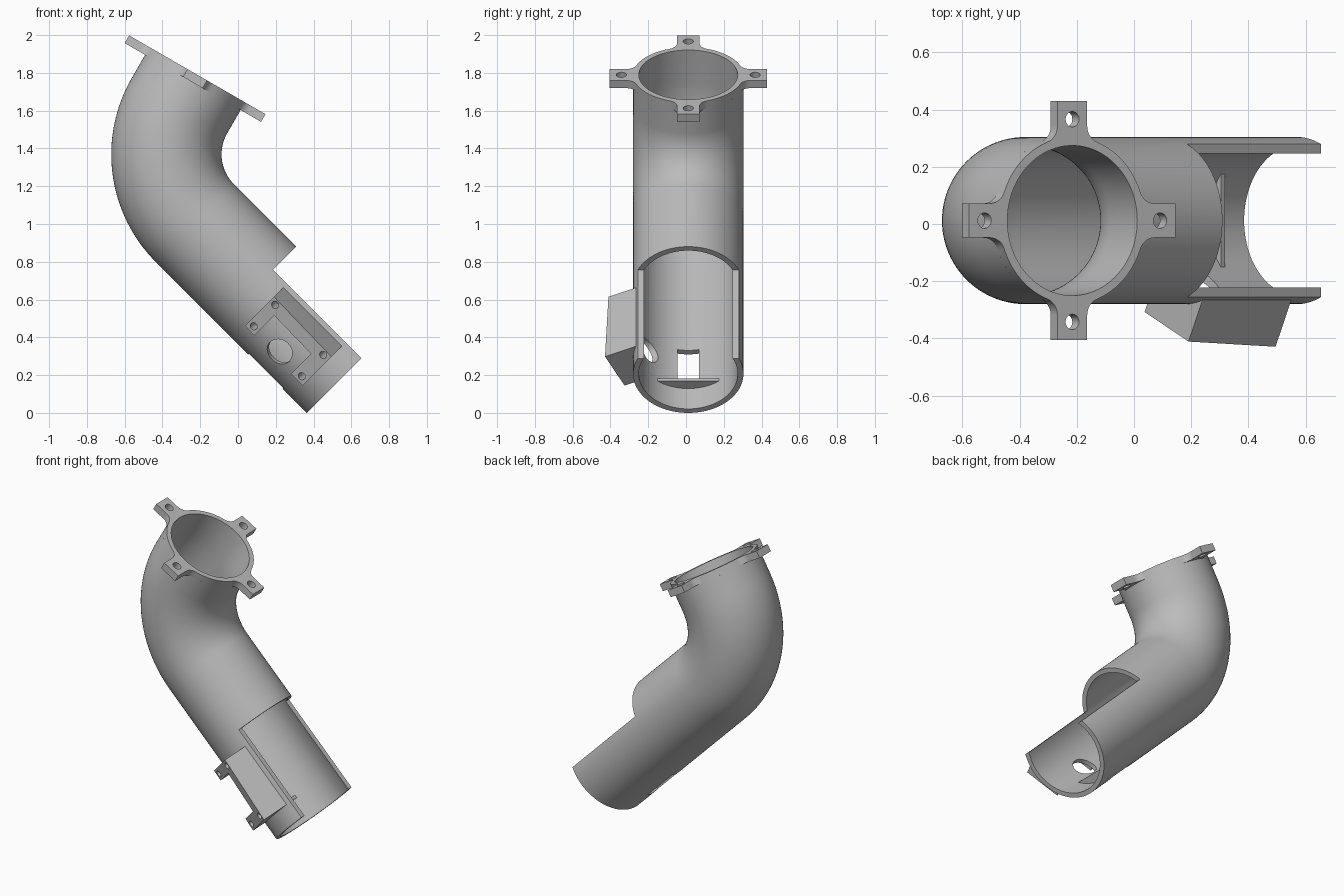
import bpy, bmesh, math
from mathutils import Matrix, Vector

if "Cube" in bpy.data.objects:
    bpy.data.objects.remove(bpy.data.objects["Cube"])

R_OUT, R_IN, BEND = 0.292, 0.262, 0.515
YC = 0.012

grey = bpy.data.materials.new("plain grey")
grey.diffuse_color = (0.5, 0.5, 0.5, 1)
grey.use_nodes = True
grey.node_tree.nodes["Principled BSDF"].inputs["Base Color"].default_value = grey.diffuse_color


def frame(origin, x, y, z):
    m = Matrix((x, y, z)).transposed().to_4x4()
    m.translation = origin
    return m


def finish(name, bm):
    bmesh.ops.recalc_face_normals(bm, faces=bm.faces)
    me = bpy.data.meshes.new(name)
    bm.to_mesh(me)
    bm.free()
    ob = bpy.data.objects.new(name, me)
    bpy.context.collection.objects.link(ob)
    me.materials.append(grey)
    return ob


def prism(name, pts, z0, z1, m):
    """Extrude a 2D outline along the local z of a frame."""
    bm = bmesh.new()
    low = [bm.verts.new(m @ Vector((x, y, z0))) for x, y in pts]
    top = [bm.verts.new(m @ Vector((x, y, z1))) for x, y in pts]
    bm.faces.new(low)
    bm.faces.new(top)
    n = len(pts)
    for i in range(n):
        j = (i + 1) % n
        bm.faces.new((low[i], low[j], top[j], top[i]))
    return finish(name, bm)


def block(name, x, y, z, m):
    pts = [(x[0], y[0]), (x[1], y[0]), (x[1], y[1]), (x[0], y[1])]
    return prism(name, pts, z[0], z[1], m)


def rod(name, cx, cy, r, z0, z1, m, n=32):
    pts = [(cx + r * math.cos(2 * math.pi * i / n), cy + r * math.sin(2 * math.pi * i / n))
           for i in range(n)]
    return prism(name, pts, z0, z1, m)


def cut(ob, cutters):
    for c in cutters:
        mod = ob.modifiers.new("cut", 'BOOLEAN')
        mod.operation, mod.solver, mod.object = 'DIFFERENCE', 'EXACT', c
        bpy.context.view_layer.objects.active = ob
        bpy.ops.object.modifier_apply(modifier=mod.name)
        bpy.data.objects.remove(c)


def smooth(ob):
    bpy.ops.object.select_all(action='DESELECT')
    ob.select_set(True)
    bpy.context.view_layer.objects.active = ob
    bpy.ops.object.shade_smooth_by_angle(angle=math.radians(30))


# Frames: lower tube (z runs up the axis), flange, and tilted side mount
Y = Vector((0, 1, 0))
q = math.sqrt(0.5)
up, axis = Vector((q, 0, q)), Vector((-q, 0, q))
end = Vector((0.57, YC, R_OUT * q))
tube_m = frame(end, up, Y, axis)
a30 = math.radians(30)
f_x, f_z = Vector((math.cos(a30), 0, -0.5)), Vector((0.5, 0, math.cos(a30)))
top = Vector((-0.2155, YC, 1.79))
flange_m = frame(top, f_x, Y, f_z)
tilt = math.radians(25.5)
c, s = math.cos(tilt), math.sin(tilt)
mount_m = tube_m @ frame(Vector(), Vector((c, -s, 0)), Vector((0, 0, 1)), Vector((-s, -c, 0)))

# Bent pipe: straight, 75 degree arc, straight
t = (top - end).dot(up) / f_z.dot(up)
corner = top - f_z * t
arc_c = corner + f_z * BEND * math.tan(math.radians(37.5)) + f_x * BEND
stations = [(top - f_z * 0.046, f_x)]
for i in range(33):
    p = math.radians(-30 + 75 * i / 32)
    nrm = Vector((math.cos(p), 0, math.sin(p)))
    stations.append((arc_c - nrm * BEND, nrm))
stations.append((end, up))
N = 96
bm = bmesh.new()
rings = []
for r, order in ((R_OUT, stations), (R_IN, stations[::-1])):
    for o, nrm in order:
        rings.append([bm.verts.new(o + r * (math.cos(2 * math.pi * k / N) * nrm
                      + math.sin(2 * math.pi * k / N) * Y)) for k in range(N)])
for i, a in enumerate(rings):
    b = rings[(i + 1) % len(rings)]
    for k in range(N):
        j = (k + 1) % N
        bm.faces.new((a[k], a[j], b[j], b[k]))
pipe = finish("bent_pipe", bm)
cut(pipe, [
    block("open_top_cutter", (0.117, 0.5), (-0.5, 0.5), (-0.1, 0.661), tube_m),
    block("slot_cutter", (-0.4, -0.15), (-0.056, 0.056), (0.18, 0.438), tube_m),
    rod("round_cutter", -0.046, 0.33, 0.072, 0.15, 0.45, mount_m),
])
smooth(pipe)

# Crescent stop plate inside the lower end
h = math.acos(0.205 / 0.27)
pts = [(0.27 * math.cos(math.pi + h * (i / 8 - 1)), 0.27 * math.sin(math.pi + h * (i / 8 - 1)))
       for i in range(17)]
prism("stop_plate", pts, 0.152, 0.172, tube_m)

# Flange: ring with four filleted lugs
W, F, TIP = 0.06, 0.06, 0.417
fh = math.sqrt((R_OUT + F) ** 2 - (W + F) ** 2)
end_a = math.atan2(-fh, -(W + F))            # fillet end, toward the ring
lug = [(TIP, -W), (TIP, W)]
for i in range(9):
    a = -math.pi / 2 + (math.atan2(-(W + F), -fh) + math.pi / 2) * i / 8
    lug.append((fh + F * math.cos(a), W + F + F * math.sin(a)))
a0 = math.atan2(W + F, fh)
for i in range(1, 12):
    a = a0 + (math.pi / 2 - 2 * a0) * i / 12
    lug.append((R_OUT * math.cos(a), R_OUT * math.sin(a)))
lug += [(y, x) for x, y in lug[10:1:-1]]
outline = []
for k in range(4):
    ck, sk = round(math.cos(k * math.pi / 2)), round(math.sin(k * math.pi / 2))
    outline += [(x * ck - y * sk, x * sk + y * ck) for x, y in lug]
flange = prism("flange", outline, -0.047, 0, flange_m)
cutters = [rod("bore_cutter", 0, 0, R_IN, -0.2, 0.2, flange_m, N)]
for k in range(4):
    a = k * math.pi / 2
    cutters.append(rod("bolt_cutter", 0.354 * math.cos(a), 0.354 * math.sin(a),
                       0.027, -0.2, 0.2, flange_m))
cut(flange, cutters)
smooth(flange)

# Side mount: tilted block, open on the lower side, slightly taller at the low end
mount = block("side_mount", (-0.04, 0.2), (0.118, 0.557), (0.12, 0.383), mount_m)
inv = mount_m.inverted()
for v in mount.data.vertices:
    p = inv @ v.co
    if p.z > 0.3:
        p.z = 0.393 if p.y < 0.3 else 0.373
        v.co = mount_m @ p
cutters = [block("pocket_cutter", (-0.2, 0.125), (0.205, 0.485), (0, 0.6), mount_m),
           rod("pipe_cutter", 0, 0, 0.282, -0.2, 0.9, tube_m, N)]
for x in (-0.005, 0.172):
    for y in (0.155, 0.522):
        cutters.append(rod("screw_cutter", x, y, 0.02, 0.3, 0.6, mount_m, 24))
cut(mount, cutters)
smooth(mount)
